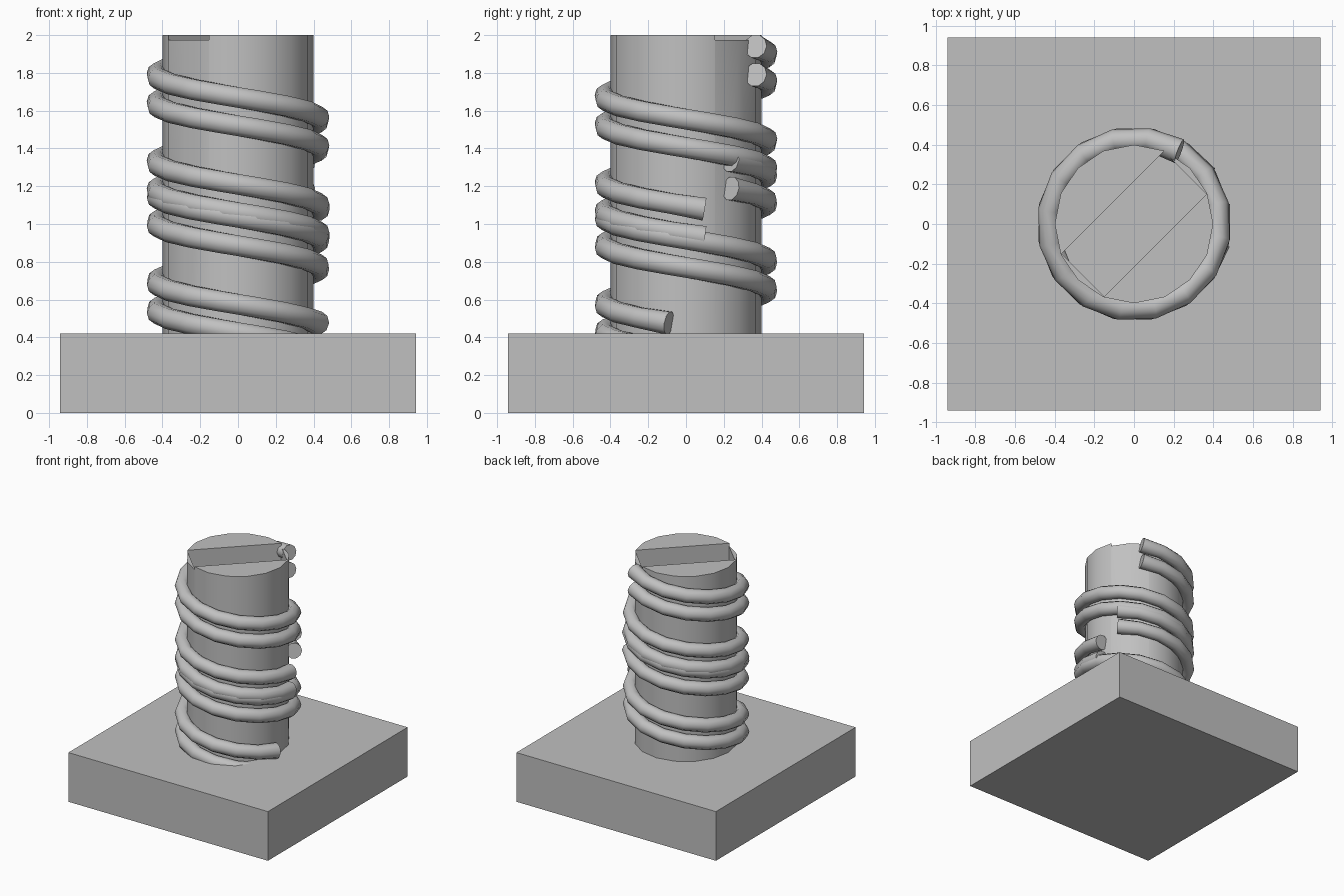
import bpy
import math

if "Cube" in bpy.data.objects:
    bpy.data.objects.remove(bpy.data.objects["Cube"], do_unlink=True)

# Single grey material
grey = bpy.data.materials.new("light_grey")
grey.use_nodes = True
COLOR = (0.53, 0.53, 0.53, 1.0)
grey.diffuse_color = COLOR
grey.node_tree.nodes["Principled BSDF"].inputs["Base Color"].default_value = COLOR


def box(name, center, size, turn=0.0):
    bpy.ops.mesh.primitive_cube_add(size=1, location=center, rotation=(0, 0, turn))
    ob = bpy.context.object
    ob.name = name
    ob.scale = size
    bpy.ops.object.transform_apply(location=False, rotation=True, scale=True)
    return ob


def cut(target, cutter):
    mod = target.modifiers.new("slot", "BOOLEAN")
    mod.operation = "DIFFERENCE"
    mod.solver = "EXACT"
    mod.object = cutter
    bpy.ops.object.select_all(action="DESELECT")
    target.select_set(True)
    bpy.context.view_layer.objects.active = target
    bpy.ops.object.modifier_apply(modifier=mod.name)
    bpy.data.objects.remove(cutter, do_unlink=True)


def thread(name, start_angle, z_at_90, steps=30, radius=0.433, tube=0.057, pitch=0.46):
    """Round bead winding down the shaft, slightly flared at both ends."""
    curve = bpy.data.curves.new(name, "CURVE")
    curve.dimensions = "3D"
    curve.bevel_depth = tube
    curve.bevel_resolution = 3
    curve.use_fill_caps = True
    curve.twist_mode = "Z_UP"
    spline = curve.splines.new("POLY")
    spline.points.add(steps)
    for i, p in enumerate(spline.points):
        deg = start_angle + 22.5 * i
        a = math.radians(deg)
        z = z_at_90 - pitch * (deg - 90) / 360
        p.co = (radius * math.cos(a), radius * math.sin(a), z, 1)
        p.radius = 1.12 if i in (0, steps) else 1.0
    ob = bpy.data.objects.new(name, curve)
    bpy.context.collection.objects.link(ob)
    bpy.ops.object.select_all(action="DESELECT")
    ob.select_set(True)
    bpy.context.view_layer.objects.active = ob
    bpy.ops.object.convert(target="MESH")
    return bpy.context.object


def finish(ob, smooth):
    ob.data.materials.clear()
    ob.data.materials.append(grey)
    if smooth:
        bpy.ops.object.select_all(action="DESELECT")
        ob.select_set(True)
        bpy.context.view_layer.objects.active = ob
        bpy.ops.object.shade_smooth_by_angle(angle=math.radians(50))


# Square base block
finish(box("base_block", (0, 0, 0.21), (1.885, 1.885, 0.42)), False)

# Sixteen-sided shaft
bpy.ops.mesh.primitive_cylinder_add(vertices=16, radius=0.4, depth=1.6, location=(0, 0, 1.2))
shaft = bpy.context.object
shaft.name = "shaft"

# Diagonal driver slot: deep inside, with low lips left at both ends
cut(shaft, box("deep_cutter", (0, 0, 1.92), (0.73, 0.304, 0.30), math.radians(45)))
cut(shaft, box("lip_cutter", (0, 0, 2.075), (1.0, 0.304, 0.20), math.radians(45)))
finish(shaft, True)

# Two pairs of winding threads, upper and lower
for label, start, height in (("upper", 58, 1.90), ("lower", 33, 1.265)):
    for k, strand in enumerate(("a", "b")):
        finish(thread(f"{label}_thread_{strand}", start, height - 0.15 * k), True)
